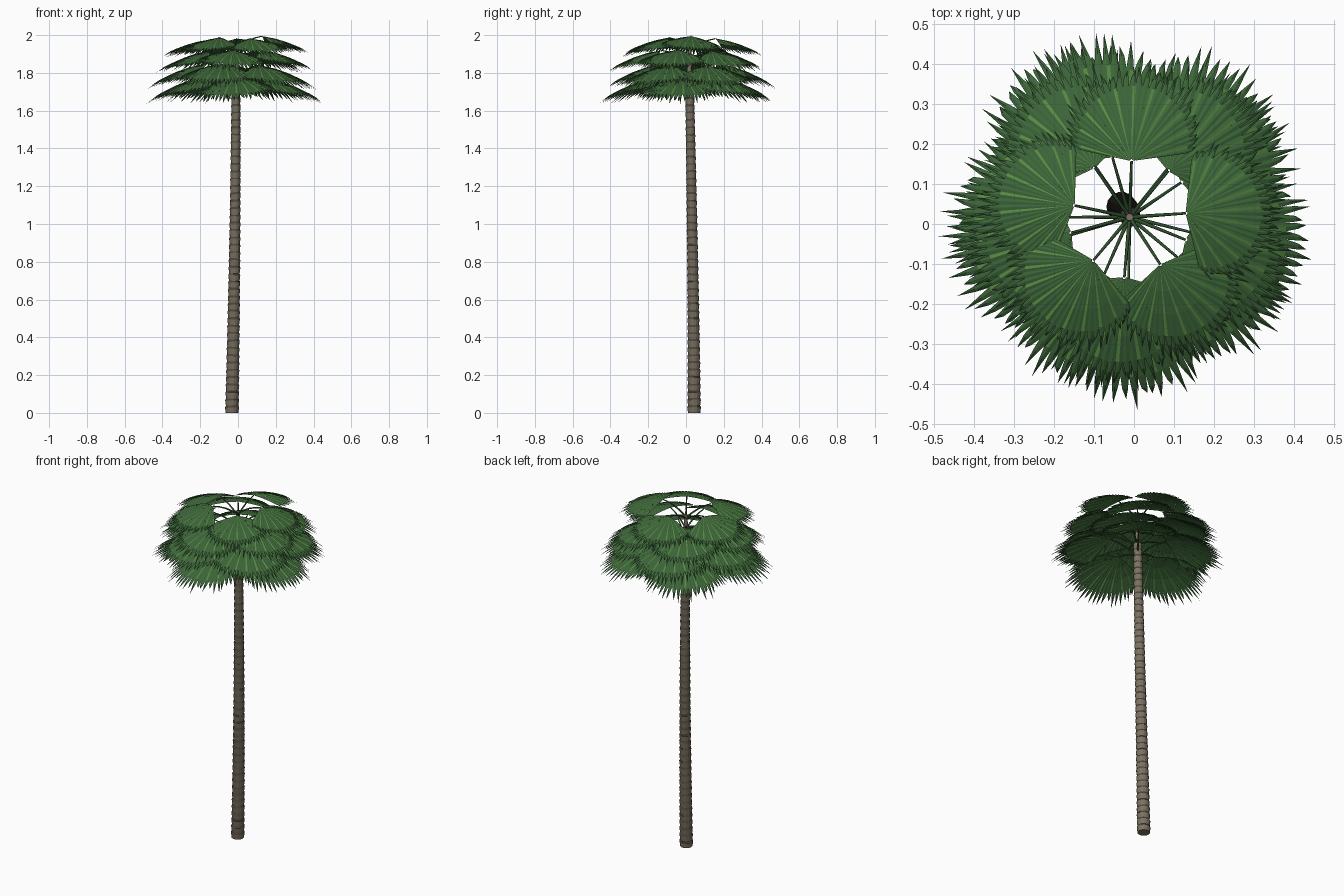
import bpy, bmesh, math, random
from mathutils import Vector, Matrix

random.seed(4)
cube = bpy.data.objects.get("Cube")
if cube:
    bpy.data.objects.remove(cube)


def material(name, rgb):
    m = bpy.data.materials.new(name)
    m.use_nodes = True
    m.diffuse_color = (*rgb, 1)
    bsdf = m.node_tree.nodes["Principled BSDF"]
    bsdf.inputs["Base Color"].default_value = (*rgb, 1)
    bsdf.inputs["Roughness"].default_value = 0.8
    return m


BARK = material("bark", (0.2, 0.17, 0.125))
BARK_DARK = material("bark_dark", (0.07, 0.056, 0.04))
LEAF = material("leaf_green", (0.045, 0.13, 0.04))
LEAF_LIGHT = material("leaf_light_green", (0.095, 0.25, 0.055))
STALK = material("stalk_green", (0.03, 0.08, 0.028))


def add_object(name, bm, mats):
    mesh = bpy.data.meshes.new(name)
    bm.to_mesh(mesh)
    bm.free()
    for m in mats:
        mesh.materials.append(m)
    ob = bpy.data.objects.new(name, mesh)
    bpy.context.collection.objects.link(ob)


def trunk_centre(z):
    # The stem leans a little and straightens towards the crown
    t = min(z / 1.8, 1)
    return Vector((-0.032 + 0.021 * math.sin(t * math.pi / 2), 0.043 - 0.026 * t ** 1.5, z))


# Trunk: stacked flared collars with a dark step between them
def build_trunk(top=1.79, collars=46, sides=14):
    bm = bmesh.new()

    def ring(z, r, wobble):
        c = trunk_centre(z)
        phase = random.uniform(0, math.tau)
        verts = []
        for i in range(sides):
            a = math.tau * i / sides
            dz = wobble * math.sin(a + phase)
            verts.append(bm.verts.new(c + Vector((r * math.cos(a), r * math.sin(a), dz))))
        return verts

    step = top / collars
    rings = []
    for k in range(collars):
        r = 0.035 - 0.0125 * (k / collars) ** 0.9
        rings.append(ring(k * step, r * 0.95, 0.002 if k else 0))
        rings.append(ring((k + 0.75) * step, r * 1.07, 0.002))
    # Slim growing tip that carries the stalks
    rings.append(ring(top + 0.02, 0.013, 0))
    rings.append(ring(1.94, 0.009, 0))
    for k, (lo, hi) in enumerate(zip(rings, rings[1:])):
        for i in range(sides):
            j = (i + 1) % sides
            f = bm.faces.new((lo[i], lo[j], hi[j], hi[i]))
            f.material_index = k % 2
    bm.faces.new(rings[0][::-1])
    bm.faces.new(rings[-1])
    add_object("trunk", bm, [BARK, BARK_DARK])


# Fan leaf: pleated leaflets joined for most of their length, with split tips
def build_leaf(name, length, place, leaflets=32):
    bm = bmesh.new()
    spread = math.radians(80)
    half = spread / leaflets
    # (distance along leaflet, share of its full width)
    stations = ((0.02, 1), (0.3, 1), (0.56, 1), (0.8, 1), (0.9, 0.6))

    def point(r, a, lift=0):
        z = -0.15 * r - 0.85 * r * r + lift
        return bm.verts.new(place @ Vector((r * math.cos(a), r * math.sin(a), z)))

    for n in range(leaflets):
        a = -spread + half * (2 * n + 1)
        reach = length * (0.6 + 0.4 * max(math.cos(a), 0) ** 0.8)
        swing = random.uniform(-0.8, 0.8) * half - 0.05 * a
        rows = []
        for t, width in stations:
            r = reach * t
            mid = a + (swing * 0.4 if width < 1 else 0)
            rows.append([point(r, mid - half * width),
                         point(r, mid, 0.25 * r * half),
                         point(r, mid + half * width)])
        tip = point(reach * random.uniform(0.93, 1.1), a + swing, -0.002)
        for k, (p, q) in enumerate(zip(rows, rows[1:])):
            for s in (0, 1):
                f = bm.faces.new((p[s], q[s], q[s + 1], p[s + 1]))
                f.material_index = int(n % 3 == 1 and s == 0 and k < 3)
        for s in (0, 1):
            bm.faces.new((rows[-1][s], tip, rows[-1][s + 1]))
    bmesh.ops.remove_doubles(bm, verts=bm.verts, dist=0.0002)
    add_object(name, bm, [LEAF, LEAF_LIGHT])


# Stalks: one tapered, arching curve per leaf
def build_stalk(name, start, end):
    cu = bpy.data.curves.new(name, "CURVE")
    cu.dimensions = "3D"
    cu.bevel_depth = 0.0045
    cu.bevel_resolution = 1
    cu.use_fill_caps = True
    sp = cu.splines.new("POLY")
    sp.points.add(4)
    for i, p in enumerate(sp.points):
        t = i / 4
        pos = start.lerp(end, t)
        pos.z += 0.012 * math.sin(math.pi * t)
        p.co = (*pos, 1)
        p.radius = 1.1 - 0.4 * t
    cu.materials.append(STALK)
    ob = bpy.data.objects.new(name, cu)
    bpy.context.collection.objects.link(ob)


build_trunk()

# Crown: four tiers of five leaves, widening downwards
# (stalk end height, stalk length, leaf length, leaf directions)
TIERS = (
    (1.985, 0.14, 0.235, (88, 4, -57, -130, 168)),
    (1.92, 0.15, 0.265, (125, 50, -22, -95, -165)),
    (1.845, 0.155, 0.29, (106, 34, -40, -114, 180)),
    (1.78, 0.155, 0.305, (52, 124, -163, -91, -14)),
)
for tier, (height, stalk, length, angles) in enumerate(TIERS, 1):
    for n, deg in enumerate(angles, 1):
        a = math.radians(deg)
        hub_z = height + random.uniform(-0.01, 0.01)
        centre = trunk_centre(hub_z)
        hub = centre + Vector((stalk * math.cos(a), stalk * math.sin(a), 0))
        roll = Matrix.Rotation(random.uniform(-0.07, 0.07), 4, "X")
        place = Matrix.Translation(hub) @ Matrix.Rotation(a, 4, "Z") @ roll
        build_leaf(f"fan_leaf_{tier}_{n}", length, place)
        build_stalk(f"stalk_{tier}_{n}", centre - Vector((0, 0, 0.065)), hub)
